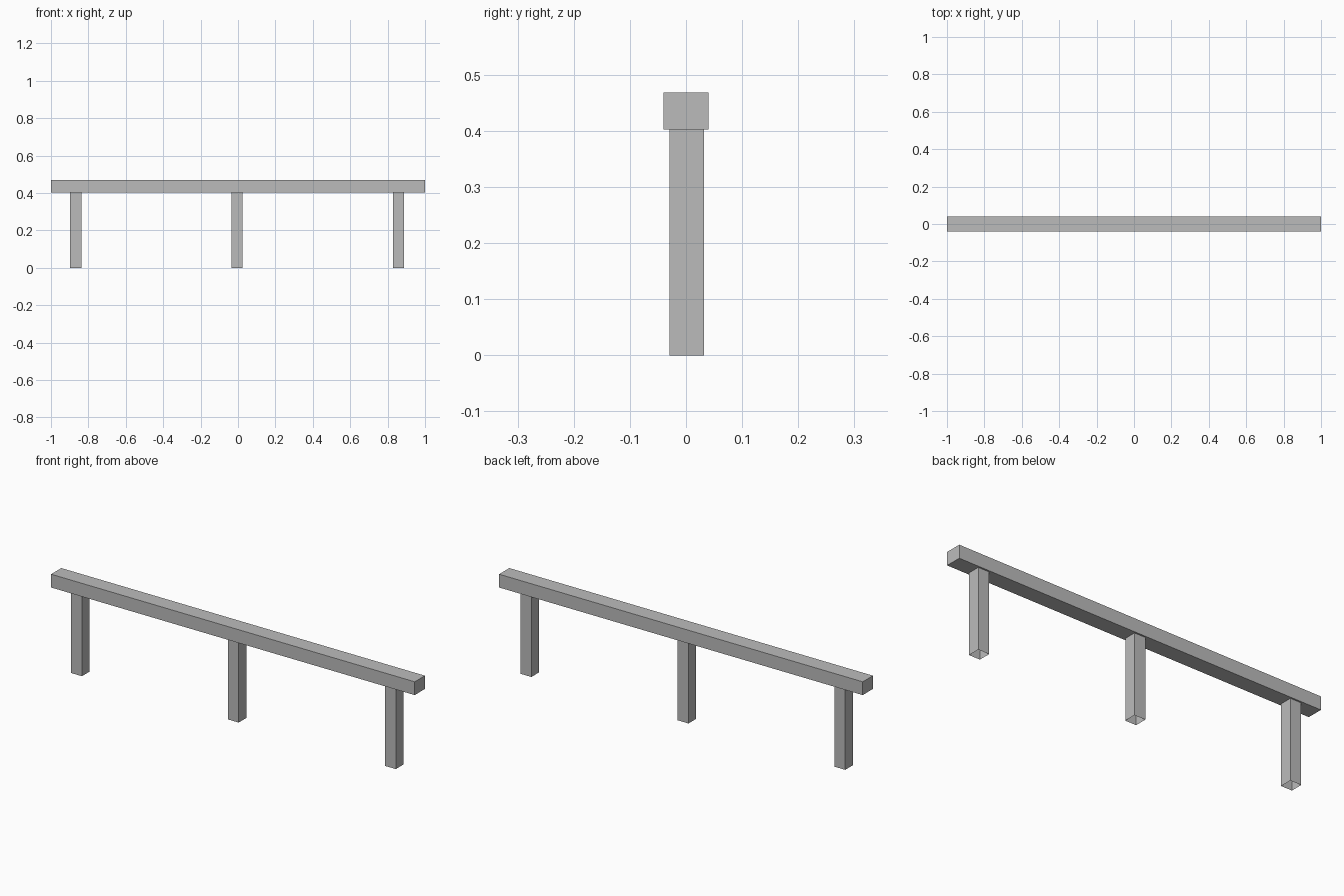
import bpy, bmesh

if "Cube" in bpy.data.objects:
    bpy.data.objects.remove(bpy.data.objects["Cube"])

grey = bpy.data.materials.new("plain grey")
grey.diffuse_color = (0.5, 0.5, 0.5, 1)
grey.use_nodes = True
grey.node_tree.nodes["Principled BSDF"].inputs["Base Color"].default_value = grey.diffuse_color


def box(name, x, y, z, open_ends=False):
    """Box from (min, max) ranges; open_ends leaves off top and bottom."""
    bm = bmesh.new()
    bmesh.ops.create_cube(bm, size=1)
    for v in bm.verts:
        v.co = [r[0] if c < 0 else r[1] for c, r in zip(v.co, (x, y, z))]
    bm.normal_update()
    if open_ends:
        ends = [f for f in bm.faces if abs(f.normal.z) > 0.5]
        bmesh.ops.delete(bm, geom=ends, context='FACES_ONLY')
    mesh = bpy.data.meshes.new(name)
    bm.to_mesh(mesh)
    bm.free()
    mesh.materials.append(grey)
    obj = bpy.data.objects.new(name, mesh)
    bpy.context.collection.objects.link(obj)


# Long top beam
box("beam", (-1, 1), (-0.04, 0.04), (0.402, 0.468))

# Three hollow square posts, open at the bottom
for name, cx in (("left_post", -0.868), ("middle_post", -0.006), ("right_post", 0.858)):
    box(name, (cx - 0.03, cx + 0.03), (-0.029, 0.032), (0, 0.402), open_ends=True)
